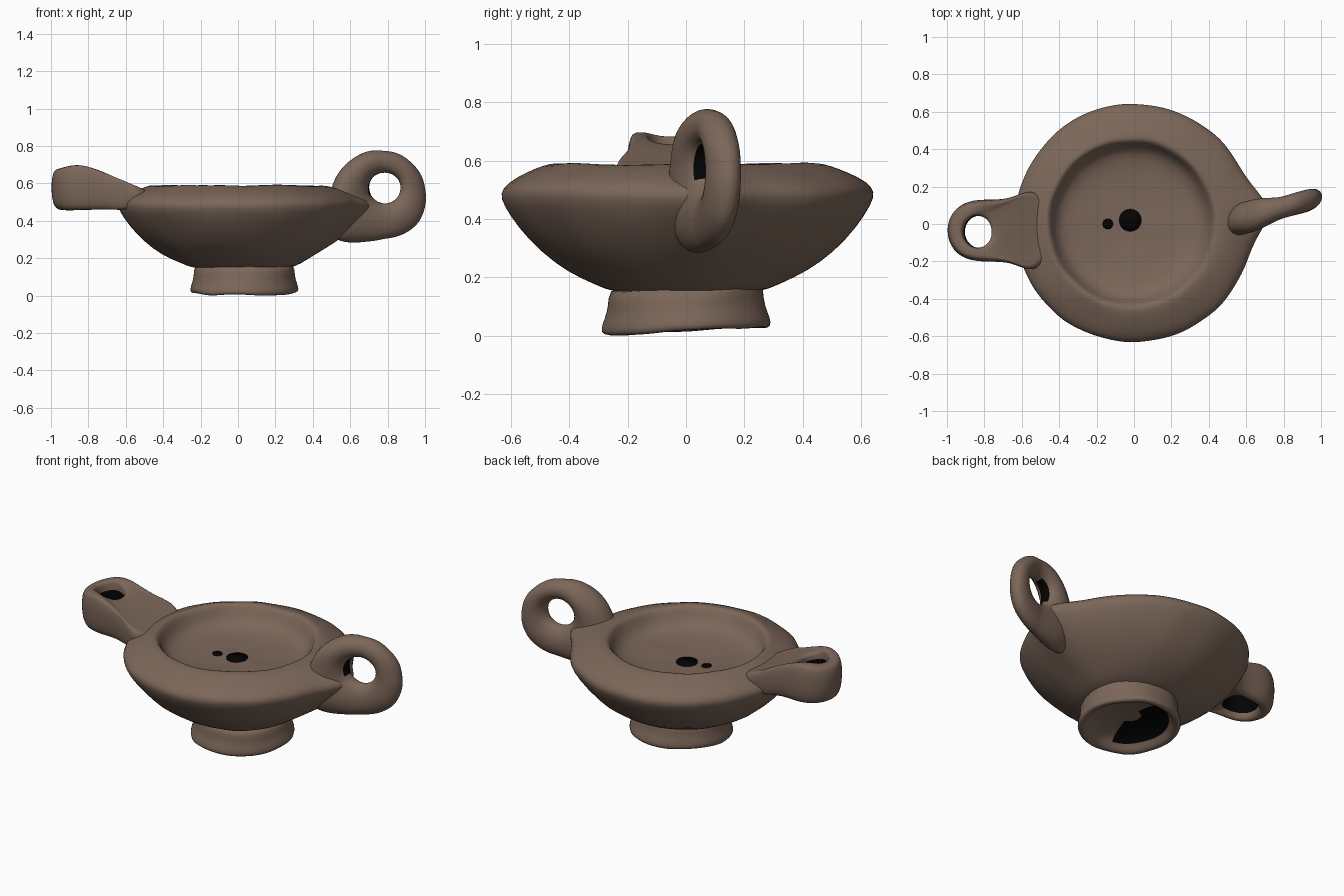
import bpy, bmesh
from math import sin, cos, pi, exp, hypot, atan2
from mathutils import Vector, noise

if "Cube" in bpy.data.objects:
    bpy.data.objects.remove(bpy.data.objects["Cube"])


def material(name, rgb):
    m = bpy.data.materials.new(name)
    m.diffuse_color = (*rgb, 1)
    m.use_nodes = True
    bsdf = m.node_tree.nodes["Principled BSDF"]
    bsdf.inputs["Base Color"].default_value = (*rgb, 1)
    bsdf.inputs["Roughness"].default_value = 0.9
    return m


CLAY = material("brown clay", (0.2, 0.135, 0.1))
DARK = material("dark hollow", (0.001, 0.001, 0.001))


def loft(name, rings, closed=False, is_dark=None, lump=0.006, levels=1):
    """Bridge equal rings of points; is_dark(centre, ring, step) picks dark faces."""
    bm = bmesh.new()
    rows = [[bm.verts.new(p) for p in ring] for ring in rings]
    n = len(rows[0])
    for k in range(len(rows) if closed else len(rows) - 1):
        a, b = rows[k], rows[(k + 1) % len(rows)]
        for i in range(n):
            j = (i + 1) % n
            f = bm.faces.new((a[i], a[j], b[j], b[i]))
            if is_dark and is_dark(f.calc_center_median(), k, i):
                f.material_index = 1
    if not closed:
        bm.faces.new(rows[0][::-1])
        bm.faces.new(rows[-1])
    # hand-shaped unevenness
    for v in bm.verts:
        v.co += noise.noise_vector(v.co * 6) * lump
    bmesh.ops.recalc_face_normals(bm, faces=bm.faces)
    mesh = bpy.data.meshes.new(name)
    bm.to_mesh(mesh)
    bm.free()
    mesh.materials.append(CLAY)
    mesh.materials.append(DARK)
    obj = bpy.data.objects.new(name, mesh)
    bpy.context.collection.objects.link(obj)
    sub = obj.modifiers.new("smooth", "SUBSURF")
    sub.levels = sub.render_levels = levels
    for p in mesh.polygons:
        p.use_smooth = True
    return obj


def interp(table, x):
    for (x0, y0), (x1, y1) in zip(table, table[1:]):
        if x <= x1:
            return y0 + (y1 - y0) * max(0, (x - x0) / (x1 - x0))
    return table[-1][1]


def circle(r, z, cx=0, cy=0, n=64, flare=0, tilt=0):
    ring = []
    for i in range(n):
        a = 2 * pi * i / n
        d = atan2(sin(a - 0.1), cos(a - 0.1))
        q = r * (1 + flare * exp(-(d / 0.2) ** 2))
        ring.append(Vector((cx + q * cos(a), cy + q * sin(a), z + tilt * q * sin(a))))
    return ring


# Bowl: outer wall, sloping shoulder, rim and sunken disc
profile = [(0.1, 0.14, 0), (0.25, 0.145, 0), (0.32, 0.175, 0), (0.41, 0.22, 0),
           (0.5, 0.285, 0.05), (0.58, 0.37, 0.1), (0.633, 0.45, 0.13), (0.645, 0.49, 0.13),
           (0.62, 0.525, 0.1), (0.55, 0.56, 0.05), (0.49, 0.583, 0), (0.455, 0.592, 0),
           (0.435, 0.582, 0), (0.415, 0.53, 0), (0.38, 0.485, 0), (0.3, 0.467, 0),
           (0.2, 0.46, 0), (0.1, 0.455, 0), (0.02, 0.455, 0)]
loft("bowl", [circle(r, z, 0.02 if z < 0.2 else (-0.015 if k > 10 else 0), 0.005, flare=f)
              for k, (r, z, f) in enumerate(profile)], lump=0.007)

# Filling hole and small air hole on the disc
for name, x, y, r in (("filling_hole", -0.02, 0.02, 0.06), ("air_hole", -0.14, 0, 0.028)):
    hole = loft(name, [circle(r, 0.453, x, y, 20), circle(r, 0.461, x, y, 20)],
                lump=0, levels=0)
    for p in hole.data.polygons:
        p.material_index = 1

# Foot: flared ring with a hollow underside, slightly tilted
foot = [(0.265, 0.19), (0.268, 0.14), (0.272, 0.09), (0.288, 0.045), (0.288, 0.02),
        (0.27, 0.012), (0.245, 0.02), (0.225, 0.055), (0.19, 0.075), (0.13, 0.085),
        (0.06, 0.09), (0.01, 0.09)]


def broken_underside(c, k, i):
    x, y = c.x - 0.035, c.y
    return k > 5 and 0.07 < hypot(x, y) < 0.22 and 1.75 < atan2(y, x) % (2 * pi) < 4.4


loft("foot", [circle(r, z, 0.035, 0, 48, tilt=0.05) for r, z in foot],
     is_dark=broken_underside, lump=0.01)

# Nozzle: rounded spout pierced by the wick hole
half = [(-1.005, 0), (-0.98, 0.09), (-0.92, 0.145), (-0.84, 0.168), (-0.74, 0.165),
        (-0.66, 0.172), (-0.6, 0.2), (-0.53, 0.22), (-0.46, 0.15), (-0.43, 0)]
outline = half + [(x, -w) for x, w in half[-2:0:-1]]
TOP = [(-1, 0.675), (-0.87, 0.71), (-0.75, 0.68), (-0.6, 0.625), (-0.5, 0.587), (-0.42, 0.55)]


def spout_z(x, t):
    return 0.455 + t * (interp(TOP, x) - 0.455)


def spout_ring(scale, t):
    return [Vector((-0.8 + (x + 0.8) * scale, -0.035 + w * scale, spout_z(x, t)))
            for x, w in outline]


def wick_ring(grow, t, cx=-0.84):
    ring = []
    for i in range(len(outline)):
        a = pi - 2 * pi * i / len(outline)
        x = cx + 0.075 * grow * cos(a)
        ring.append(Vector((x, -0.042 + 0.085 * grow * sin(a), spout_z(x, t))))
    return ring


spout = [wick_ring(1.05, 0.02, -0.815), spout_ring(0.78, 0), spout_ring(0.94, 0.12),
         spout_ring(1, 0.45), spout_ring(1, 0.75), spout_ring(0.94, 0.96), spout_ring(0.84, 1),
         wick_ring(1.1, 0.96), wick_ring(1, 0.85)]
loft("nozzle", spout, closed=True, is_dark=lambda c, k, i: k == len(spout) - 1, levels=2)

# Ring handle, turned slightly toward the back and thicker where it meets the bowl
REACH = [(0, 0.215), (45, 0.2), (90, 0.197), (135, 0.235), (180, 0.29), (225, 0.39),
         (250, 0.31), (270, 0.27), (315, 0.258), (360, 0.215)]
STEPS, SIDES = 40, 16
rings = []
for k in range(STEPS):
    a = 2 * pi * k / STEPS
    outer = interp(REACH, 360 * k / STEPS)
    mid, rad = (outer + 0.082) / 2, (outer - 0.082) / 2
    thick = 0.06 + 0.03 * max(0, -cos(a))
    ring = []
    for i in range(SIDES):
        b = 2 * pi * i / SIDES
        r = mid + rad * cos(b)
        x = 0.785 + r * cos(a)
        ring.append(Vector((x, 0.085 + 0.27 * (x - 0.785) + thick * sin(b), 0.575 + r * sin(a))))
    rings.append(ring)
loft("handle", rings, closed=True,
     is_dark=lambda c, k, i: 12 <= k <= 22 and i in (7, 8))
